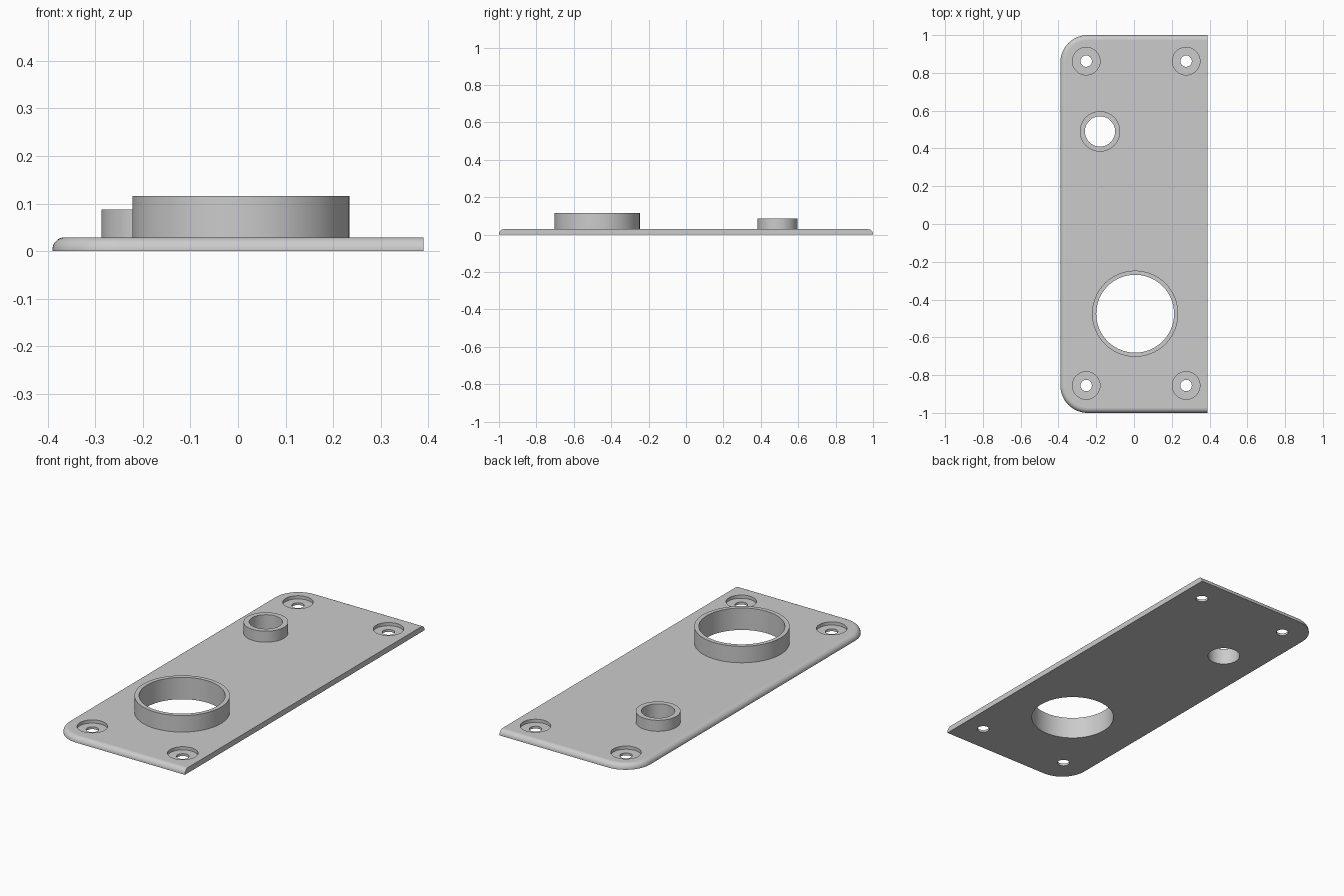
import bpy, bmesh, math

if "Cube" in bpy.data.objects:
    bpy.data.objects.remove(bpy.data.objects["Cube"])

HALF_X, HALF_Y, THICK = 0.39, 1.0, 0.029
CORNER, FILLET = 0.145, 0.026
SEG = 96

grey = bpy.data.materials.new("light grey")
grey.diffuse_color = (0.6, 0.6, 0.6, 1)
grey.use_nodes = True
grey.node_tree.nodes["Principled BSDF"].inputs["Base Color"].default_value = grey.diffuse_color


def make_object(name, bm):
    bmesh.ops.recalc_face_normals(bm, faces=bm.faces[:])
    mesh = bpy.data.meshes.new(name)
    bm.to_mesh(mesh)
    bm.free()
    mesh.materials.append(grey)
    obj = bpy.data.objects.new(name, mesh)
    bpy.context.collection.objects.link(obj)
    return obj


def activate(obj):
    bpy.ops.object.select_all(action='DESELECT')
    obj.select_set(True)
    bpy.context.view_layer.objects.active = obj


def smooth(obj):
    activate(obj)
    bpy.ops.object.shade_smooth_by_angle(angle=math.radians(30))
    for face in obj.data.polygons:  # keep the broad flat faces crisp
        if abs(face.normal.z) > 0.999:
            face.use_smooth = False


def outline(inset):
    """Plate outline: square right end, rounded left corners."""
    pts = [(HALF_X, inset - HALF_Y), (HALF_X, HALF_Y - inset)]
    r = CORNER - inset
    for side, start in ((1, 90), (-1, 180)):
        for i in range(17):
            a = math.radians(start + 90 * i / 16)
            pts.append((CORNER - HALF_X + r * math.cos(a),
                        side * (HALF_Y - CORNER) + r * math.sin(a)))
    return pts


def circle(bm, r, z, x, y):
    return [bm.verts.new((x + r * math.cos(2 * math.pi * i / SEG),
                          y + r * math.sin(2 * math.pi * i / SEG), z))
            for i in range(SEG)]


def bridge(bm, a, b):
    n = len(a)
    for i in range(n):
        j = (i + 1) % n
        bm.faces.new((a[i], a[j], b[j], b[i]))


def lathe(name, profile, x, y, closed):
    """Turn a (radius, z) profile; closed adds end caps."""
    bm = bmesh.new()
    rings = [circle(bm, r, z, x, y) for r, z in profile]
    for a, b in zip(rings, rings[1:]):
        bridge(bm, a, b)
    if closed:
        bm.faces.new(rings[0])
        bm.faces.new(rings[-1])
    return make_object(name, bm)


# Plate with a rounded upper edge on three sides
levels = [(0, 0)]
for i in range(9):
    a = math.radians(90 * i / 8)
    levels.append((FILLET * (1 - math.cos(a)), THICK - FILLET + FILLET * math.sin(a)))
bm = bmesh.new()
loops = [[bm.verts.new((x, y, z)) for x, y in outline(d)] for d, z in levels]
for a, b in zip(loops, loops[1:]):
    for i in range(1, len(a)):
        j = (i + 1) % len(a)
        bm.faces.new((a[i], a[j], b[j], b[i]))
bm.faces.new(loops[0])
bm.faces.new(loops[-1])
# flat right end
bm.faces.new([l[0] for l in loops] + [l[1] for l in reversed(loops)])
plate = make_object("plate", bm)

# Collars: x, y, outer radius, bore radius, top height
collars = {"large_collar": (0.006, -0.475, 0.228, 0.206, 0.116),
           "small_collar": (-0.18, 0.49, 0.107, 0.08, 0.087)}
cutters = []
for name, (x, y, outer, bore, top) in collars.items():
    smooth(lathe(name, [(outer, THICK), (outer, top), (bore, top), (bore, THICK)],
                 x, y, False))
    cutters.append(lathe(name + "_cutter", [(bore, -0.1), (bore, 0.1)], x, y, True))

# Counterbored screw holes
for x in (-0.253, 0.276):
    for y in (-0.855, 0.862):
        cutters.append(lathe("screw_hole_cutter",
                             [(0.03, -0.1), (0.03, 0.012), (0.073, 0.012), (0.073, 0.1)],
                             x, y, True))

activate(plate)
for cutter in cutters:
    mod = plate.modifiers.new("hole", 'BOOLEAN')
    mod.operation, mod.solver, mod.object = 'DIFFERENCE', 'EXACT', cutter
    bpy.ops.object.modifier_apply(modifier=mod.name)
    bpy.data.objects.remove(cutter)
smooth(plate)
